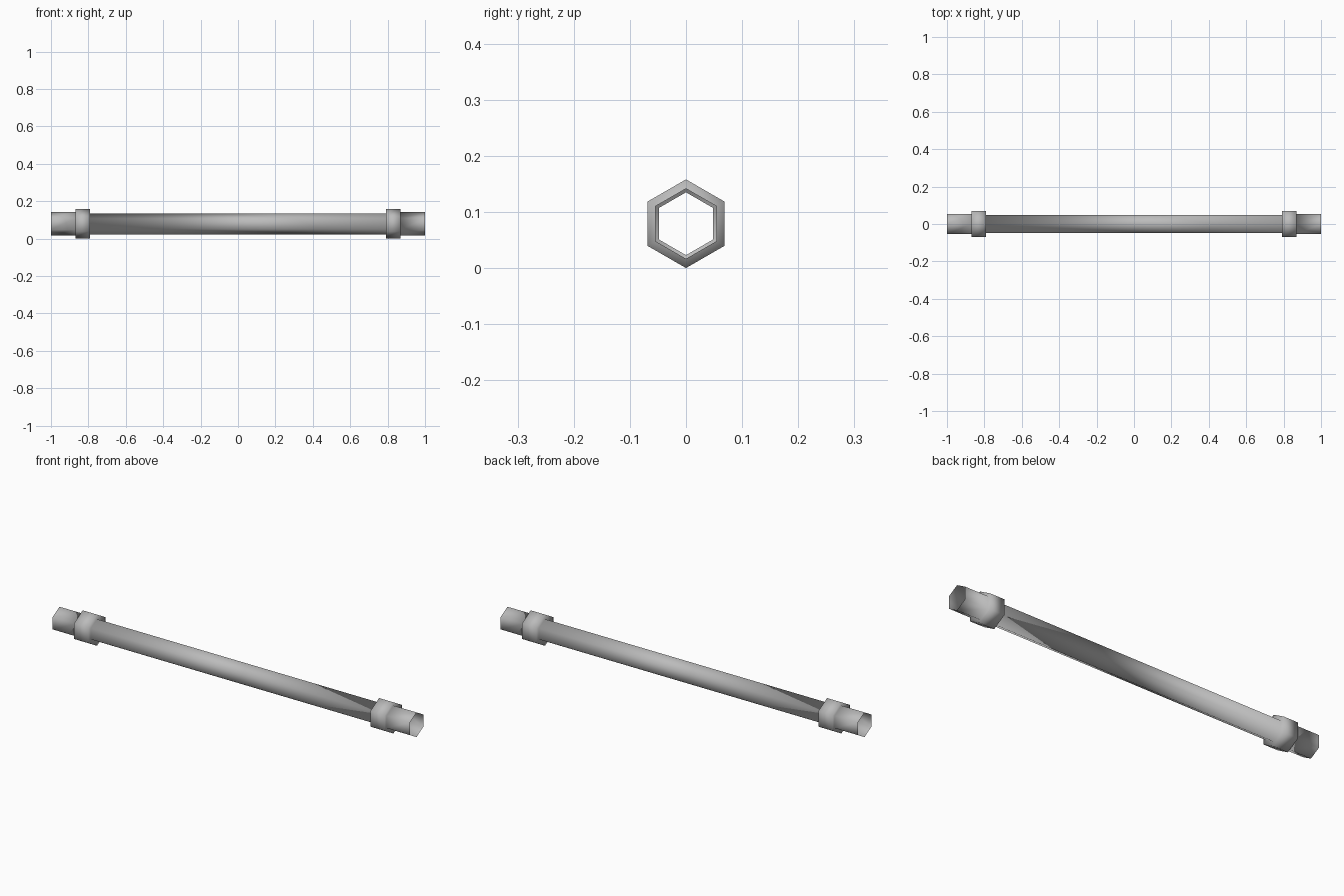
import bpy, bmesh, math

if "Cube" in bpy.data.objects:
    bpy.data.objects.remove(bpy.data.objects["Cube"])

CENTRE_Z = 0.079
SIDES = 6

steel = bpy.data.materials.new("mid grey")
steel.diffuse_color = (0.5, 0.5, 0.5, 1.0)
steel.use_nodes = True
steel.node_tree.nodes["Principled BSDF"].inputs["Base Color"].default_value = steel.diffuse_color

# Half profile (x, radius): open end sleeve, raised collar, thinner main tube
half = [(1.0, 0.0625), (0.87, 0.0625), (0.87, 0.079), (0.79, 0.079), (0.79, 0.056)]
profile = [(-x, r) for x, r in half] + half[::-1]

# Hollow hexagonal pipe with a corner pointing up
bm = bmesh.new()
rings = []
for x, r in profile:
    ring = []
    for i in range(SIDES):
        a = math.tau * i / SIDES
        ring.append(bm.verts.new((x, r * math.sin(a), CENTRE_Z + r * math.cos(a))))
    rings.append(ring)
for a, b in zip(rings, rings[1:]):
    for i in range(SIDES):
        j = (i + 1) % SIDES
        # wound so the normals point away from the axis
        bm.faces.new((a[i], a[j], b[j], b[i])).smooth = True
bm.normal_update()
tube_face = max(bm.faces, key=lambda f: f.calc_area())
mid = tube_face.calc_center_median()
if tube_face.normal.y * mid.y + tube_face.normal.z * (mid.z - CENTRE_Z) < 0:
    bmesh.ops.reverse_faces(bm, faces=bm.faces[:])

mesh = bpy.data.meshes.new("pipe")
bm.to_mesh(mesh)
bm.free()
mesh.materials.append(steel)
pipe = bpy.data.objects.new("pipe", mesh)
bpy.context.collection.objects.link(pipe)
